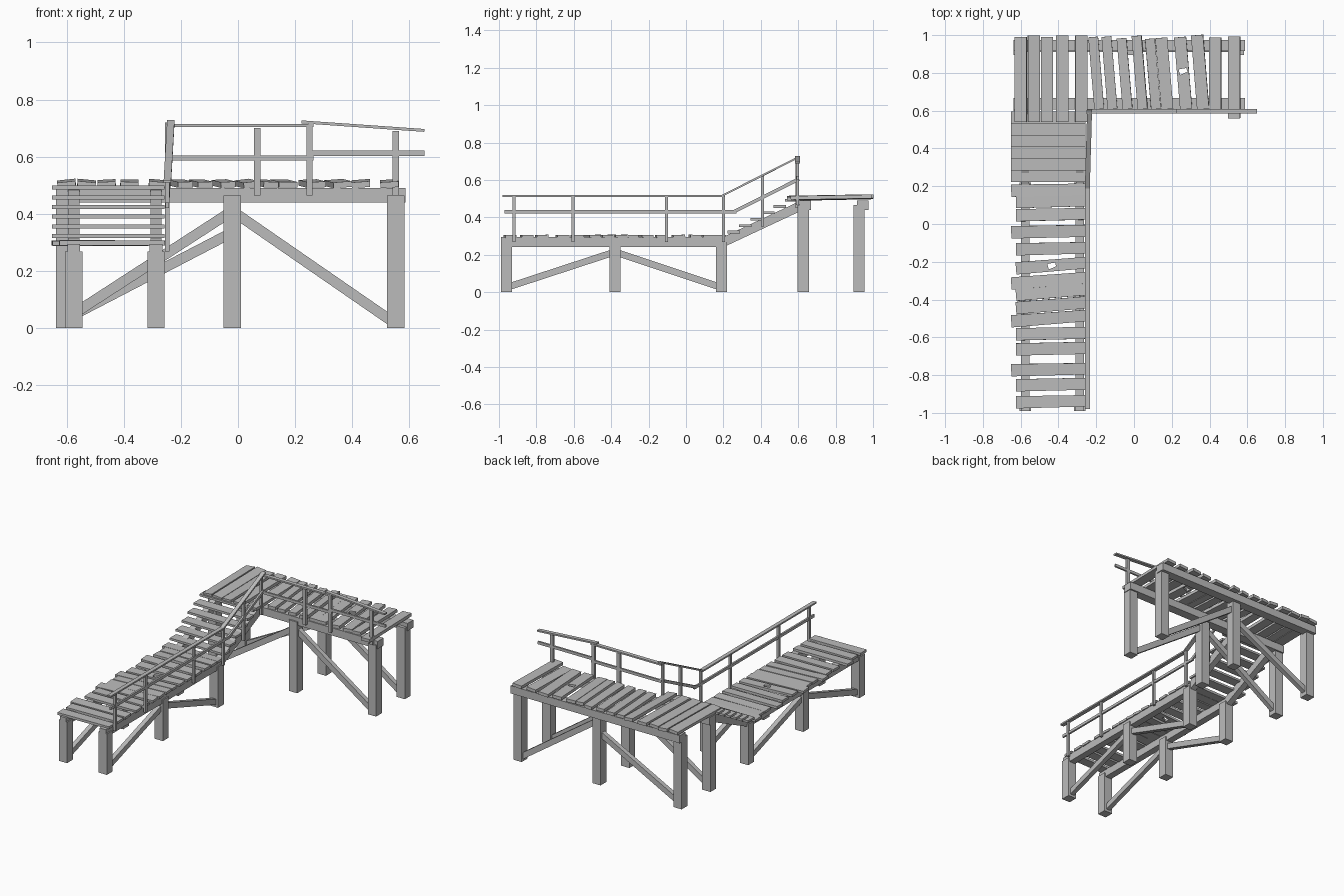
import bpy, bmesh, random
from mathutils import Vector, Matrix

random.seed(4)
cube = bpy.data.objects.get("Cube")
if cube:
    bpy.data.objects.remove(cube, do_unlink=True)

GREY = (0.5, 0.5, 0.5, 1)
wood = bpy.data.materials.new("weathered_grey_wood")
wood.use_nodes = True
wood.diffuse_color = GREY
wood.node_tree.nodes["Principled BSDF"].inputs["Base Color"].default_value = GREY

# Shared timber sizes
POST = 0.06
BRACE_WIDTH, BRACE_HEIGHT = 0.03, 0.036
RAIL_WIDTH, RAIL_HEIGHT = 0.026, 0.01
MID_RAIL_WIDTH, MID_RAIL_HEIGHT = 0.012, 0.018


def beam(name, start, end, width, height, roll=0.0, taper=1.0):
    """Box running from start to end, with a level width and a height across it."""
    start, end = Vector(start), Vector(end)
    along = (end - start).normalized()
    upright = abs(along.z) > 0.95
    reference = Vector((0, 1, 0)) if upright else Vector((0, 0, 1))
    turn = Matrix.Rotation(roll, 3, along)
    side = turn @ along.cross(reference).normalized()
    rise = side.cross(along) * height / 2
    mesh_data = bmesh.new()
    for point, scale in ((start, 1), (end, taper)):
        half = side * width * scale / 2
        for corner in (-half - rise, half - rise, half + rise, rise - half):
            mesh_data.verts.new(point + corner)
    bmesh.ops.convex_hull(mesh_data, input=mesh_data.verts)
    bmesh.ops.dissolve_limit(mesh_data, angle_limit=0.01,
                             verts=mesh_data.verts, edges=mesh_data.edges)
    bmesh.ops.recalc_face_normals(mesh_data, faces=mesh_data.faces)
    mesh = bpy.data.meshes.new(name)
    mesh_data.to_mesh(mesh)
    mesh_data.free()
    mesh.materials.append(wood)
    part = bpy.data.objects.new(name, mesh)
    bpy.context.scene.collection.objects.link(part)
    return part


def post(name, x, y, bottom, top, width=POST, depth=POST):
    return beam(name, (x, y, bottom), (x, y, top), width, depth)


def brace(name, start, end):
    return beam(name, start, end, BRACE_WIDTH, BRACE_HEIGHT)


def top_rail(name, start, end):
    return beam(name, start, end, RAIL_WIDTH, RAIL_HEIGHT)


def mid_rail(name, start, end):
    return beam(name, start, end, MID_RAIL_WIDTH, MID_RAIL_HEIGHT)


def knot_hole(plank, x, y, z):
    """Cut a small ragged hole through a plank."""
    reach = Vector((0.02, 0.006, 0))
    centre = Vector((x, y, z))
    cutter = beam(plank.name + "_hole_cutter", centre - reach, centre + reach,
                  BRACE_WIDTH, POST, taper=0.7)
    cutter.hide_render = True
    cutter.hide_viewport = True
    modifier = plank.modifiers.new("knot_hole", 'BOOLEAN')
    modifier.operation = 'DIFFERENCE'
    modifier.object = cutter


# Lower walkway: posts, long beams, braces and stair stringers on both sides
front_y, middle_y, stair_y = -0.96, -0.38, 0.19
beam_z = 0.268
for side, x in (("right", -0.575), ("left", -0.287)):
    for place, y in (("front", front_y), ("middle", middle_y), ("back", stair_y)):
        post(f"lower_post_{place}_{side}", x, y, 0, beam_z)
    beam(f"lower_beam_{side}", (x, -0.99, beam_z), (x, 0.22, beam_z), 0.045, 0.052)
    crown = (x, middle_y, 0.215)
    for place, y in (("front", front_y), ("back", stair_y)):
        brace(f"lower_brace_{place}_{side}", (x, y, 0.025), crown)
    beam(f"stair_stringer_{side}", (x, 0.2, beam_z), (x, 0.61, 0.46), 0.04, 0.05)

# Lower deck planks, the middle ones skewed
deck_inner, deck_outer = -0.258, -0.65
lower_deck_z = 0.298
lower_rows = (.18, .12, .05, -.04, -.13, -.22, -.3, -.36,
              -.43, -.5, -.58, -.66, -.77, -.85, -.94)
for i, y in enumerate(lower_rows):
    skew = 0.015 if 4 < i < 10 else 0.004
    outer = deck_outer if i % 3 == 0 else deck_outer + 0.025
    plank = beam(f"lower_plank_{i}", (outer, y - skew, lower_deck_z),
                 (deck_inner, y + skew, lower_deck_z), 0.065, 0.016,
                 random.uniform(-0.06, 0.06), random.uniform(0.92, 1))
    if i == 5:
        knot_hole(plank, -0.435, y, lower_deck_z)

# Stair treads
for i in range(6):
    y, z = 0.255 + i * 0.0615, 0.322 + i * 0.034
    beam(f"stair_tread_{i}", (deck_outer, y, z), (deck_inner, y, z), 0.066, 0.014)

# Upper platform: posts, beams and braces in two rows
right_x, middle_x, left_x = -0.607, -0.02, 0.552
upper_beam_z = 0.465
for row, y, beam_y, crown_z in (("front", 0.627, 0.637, 0.41),
                                ("back", 0.925, 0.945, 0.335)):
    for place, x in (("right", right_x), ("middle", middle_x), ("left", left_x)):
        post(f"upper_post_{place}_{row}", x, y, 0, upper_beam_z)
    beam(f"upper_beam_{row}", (-0.637, beam_y, upper_beam_z),
         (0.587, beam_y, upper_beam_z), POST, 0.05)
    brace(f"upper_brace_right_{row}", (right_x, y, 0.03), (middle_x, y, crown_z))
    brace(f"upper_brace_left_{row}", (middle_x, y, 0.41), (left_x, y, 0.015))

# Upper deck planks: the ones over the stair reach forward, the middle ones skew
upper_columns = (-.6, -.53, -.46, -.38, -.28, -.2, -.13, -.05,
                 .03, .1, .16, .26, .35, .43, .53)
for i, x in enumerate(upper_columns):
    skew = 0.016 if 4 < i < 13 else 0
    if i < 5:
        near = 0.54
    else:
        near = 0.56 if i == 14 else 0.61
    width = 0.064 if i < 5 or i > 9 else 0.052
    plank = beam(f"upper_plank_{i}", (x + skew, near, 0.502),
                 (x - skew, random.uniform(0.98, 1), 0.51),
                 width, 0.02, random.uniform(-0.13, 0.13))
    if i == 11:
        knot_hole(plank, x, 0.81, 0.505)

# Railing along the walkway and up the stairs
rail_x, rail_z, mid_z = -0.247, 0.514, 0.43
post_rows = (-0.92, -0.605, -0.105, 0.2)
for i, y in enumerate(post_rows):
    post(f"walkway_rail_post_{i}", rail_x, y, beam_z, rail_z, 0.016, 0.016)
post("stair_rail_post", rail_x, 0.41, 0.35, 0.62, 0.016, 0.016)
post("corner_rail_post", rail_x, 0.594, 0.45, 0.72, 0.016, 0.016)
rail_joints = (-0.98,) + post_rows[1:]
for i, (near, far) in enumerate(zip(rail_joints, rail_joints[1:])):
    top_rail(f"walkway_top_rail_{i}", (rail_x, near, rail_z), (rail_x, far, rail_z))
mid_rail("walkway_mid_rail", (rail_x, -0.97, mid_z), (rail_x, 0.27, mid_z))
top_rail("stair_top_rail", (rail_x, 0.19, rail_z), (-0.235, 0.606, 0.724))
mid_rail("stair_mid_rail", (rail_x, 0.255, mid_z), (-0.237, 0.604, 0.605))

# Railing along the platform
rail_y, inner_end, outer_end = 0.597, 0.265, 0.652
for place, x, top in (("inner", 0.067, 0.7), ("middle", 0.25, 0.71), ("outer", left_x, 0.69)):
    post(f"platform_rail_post_{place}", x, rail_y, upper_beam_z, top, 0.022, 0.016)
top_rail("platform_top_rail_inner", (rail_x, rail_y, 0.709), (inner_end, rail_y, 0.709))
top_rail("platform_top_rail_outer", (0.222, rail_y, 0.722), (outer_end, rail_y, 0.692))
mid_rail("platform_mid_rail_inner", (rail_x, rail_y, 0.596), (inner_end, rail_y, 0.596))
mid_rail("platform_mid_rail_outer", (0.245, rail_y, 0.612), (outer_end, rail_y, 0.612))
